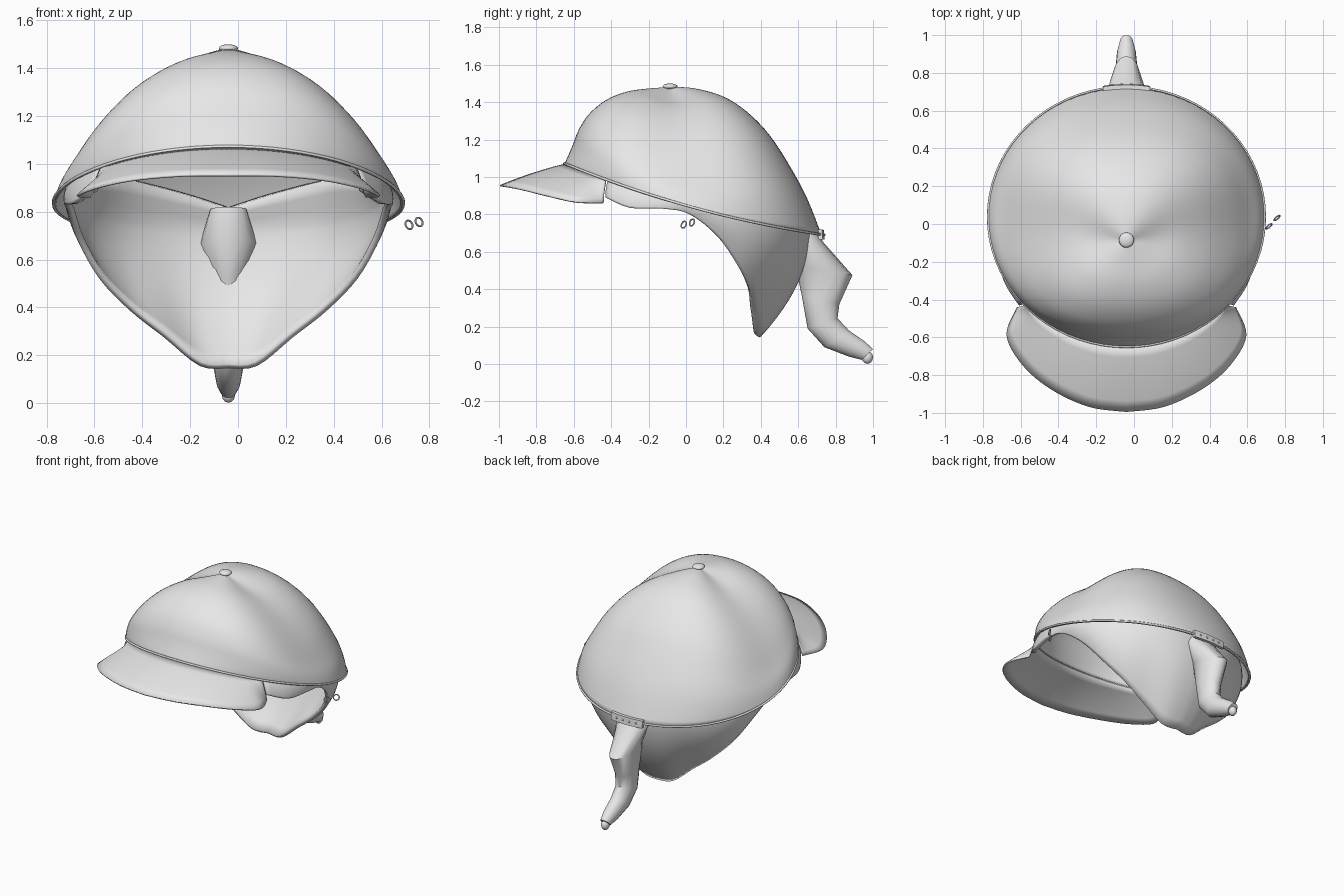
import bpy, bmesh, math
from mathutils import Vector

if "Cube" in bpy.data.objects:
    bpy.data.objects.remove(bpy.data.objects["Cube"])

CX = -0.04  # symmetry plane

grey = bpy.data.materials.new("light_grey")
grey.diffuse_color = (0.8, 0.8, 0.8, 1)
grey.use_nodes = True
grey.node_tree.nodes["Principled BSDF"].inputs["Base Color"].default_value = grey.diffuse_color


def spline(pts, t):
    """Smooth point along a short list, t in 0..1."""
    n = len(pts) - 1
    i = min(int(t * n), n - 1)
    u = t * n - i
    p = [Vector(pts[max(0, min(n, k))]) for k in (i - 1, i, i + 1, i + 2)]
    return 0.5 * (2 * p[1] + (p[2] - p[0]) * u
                  + (2 * p[0] - 5 * p[1] + 4 * p[2] - p[3]) * u ** 2
                  + (3 * p[1] - p[0] - 3 * p[2] + p[3]) * u ** 3)


def finish(ob, angle=40):
    ob.data.materials.append(grey)
    bpy.ops.object.select_all(action='DESELECT')
    ob.select_set(True)
    bpy.context.view_layer.objects.active = ob
    bpy.ops.object.shade_smooth_by_angle(angle=math.radians(angle))


def loft(name, rows, closed=False, caps=False, thick=0.0):
    bm = bmesh.new()
    rings = [[bm.verts.new(p) for p in r] for r in rows]
    n = len(rings[0])
    for a, b in zip(rings, rings[1:]):
        for i in range(n if closed else n - 1):
            j = (i + 1) % n
            bm.faces.new((a[i], a[j], b[j], b[i]))
    if caps:
        bm.faces.new(rings[0])
        bm.faces.new(rings[-1])
    bmesh.ops.remove_doubles(bm, verts=bm.verts, dist=0.0005)
    bmesh.ops.recalc_face_normals(bm, faces=bm.faces)
    # open shells: make sure the outside faces up and away from the head
    if not caps:
        mid = Vector((CX, 0, 0.75))
        if sum((f.calc_center_median() - mid).dot(f.normal) * f.calc_area() for f in bm.faces) < 0:
            bmesh.ops.reverse_faces(bm, faces=bm.faces)
    me = bpy.data.meshes.new(name)
    bm.to_mesh(me)
    bm.free()
    ob = bpy.data.objects.new(name, me)
    bpy.context.collection.objects.link(ob)
    if thick:
        m = ob.modifiers.new("thickness", 'SOLIDIFY')
        m.thickness = thick
        m.offset = -1
    finish(ob)
    return ob


def tube(name, pts, r):
    cu = bpy.data.curves.new(name, 'CURVE')
    cu.dimensions = '3D'
    cu.bevel_depth = r
    cu.bevel_resolution = 2
    s = cu.splines.new('POLY')
    s.points.add(len(pts) - 1)
    for q, p in zip(s.points, pts):
        q.co = (*p, 1)
    s.use_cyclic_u = True
    s.use_smooth = True
    cu.materials.append(grey)
    ob = bpy.data.objects.new(name, cu)
    bpy.context.collection.objects.link(ob)


def ball(name, loc, scale, seg=20):
    bpy.ops.mesh.primitive_uv_sphere_add(segments=seg, ring_count=seg // 2, location=loc)
    ob = bpy.context.object
    ob.name = name
    ob.scale = scale
    finish(ob)


# crown: front, back and side profiles blended around the head
FRONT = [(-.09, 1.48), (-.2, 1.473), (-.32, 1.455), (-.43, 1.41), (-.52, 1.335),
         (-.575, 1.25), (-.61, 1.16), (-.65, 1.07)]
BACK = [(-.09, 1.48), (.04, 1.475), (.2, 1.43), (.33, 1.345), (.45, 1.22),
        (.56, 1.05), (.65, .88), (.725, .69)]
SIDE = [(0, 1.48), (.14, 1.425), (.29, 1.36), (.435, 1.255), (.56, 1.12),
        (.65, .99), (.705, .905), (.732, .835)]


def crown_point(t, a):
    f, b, s = spline(FRONT, t), spline(BACK, t), spline(SIDE, t)
    c = math.cos(a)
    z = s.y + c * (b.y - f.y) / 2 + c * c * ((f.y + b.y) / 2 - s.y)
    # extra fullness on the diagonals
    full = math.sin(2 * a) ** 2 * math.sin(math.pi * t ** 1.2)
    g = 1 + .06 * full
    y0 = (f.x + b.x) / 2
    return Vector((CX + g * s.x * math.sin(a), y0 + g * c * (b.x - f.x) / 2, z + .022 * full))


N = 72
angles = [2 * math.pi * i / N for i in range(N)]
loft("crown", [[crown_point(k / 28, a) for a in angles] for k in range(29)],
     closed=True, thick=0.012)
tube("crown_rim", [crown_point(1, a) + Vector((0, 0, .002)) for a in angles], 0.007)
ball("top_button", (CX, -.085, 1.483), (.04, .04, .017))

# visor: sheet from the crown rim to a curved outer edge
OUTER = [(0, -.995, .957), (.2, -.968, .955), (.4, -.875, .937), (.55, -.748, .905),
         (.635, -.59, .87), (.58, -.44, .862)]
rows = []
for k in range(7):
    v = k / 6
    row = []
    for i in range(-30, 31):
        t = abs(i) / 30
        s = -1 if i < 0 else 1
        p = crown_point(1, math.pi - s * t * math.radians(47))
        o = spline(OUTER, t)
        q = p.lerp(Vector((CX + s * o.x, o.y, o.z)), v)
        q.z += 0.03 * v * (1 - v)
        row.append(q)
    rows.append(row)
loft("visor", rows, thick=0.01)

# neck guard: shell hanging from inside the crown, pointed at the back
LOWER = [(0, .40, .145), (.12, .38, .155), (.27, .36, .275), (.41, .345, .385), (.54, .28, .52),
         (.63, .17, .68), (.67, .02, .80), (.685, -.12, .83), (.65, -.3, .835), (.57, -.43, .89)]
rows = []
for k in range(-3, 13):
    v = max(k, 0) / 12
    row = []
    for i in range(-36, 37):
        t = abs(i) / 36
        s = -1 if i < 0 else 1
        a = s * t * math.radians(133)
        rim = crown_point(1, a)
        top = Vector((CX + (rim.x - CX) * .93, .04 + (rim.y - .04) * .92, rim.z + .05))
        o = spline(LOWER, t)
        low = Vector((CX + s * o.x, o.y, o.z))
        q = top.lerp(low, v)
        out = Vector((rim.x - CX, rim.y - .04, 0)).normalized()
        q += out * (top - low).length * 0.42 * v * (1 - v)
        if k < 0:  # hidden part tucked up against the crown lining
            p = crown_point(.90 - .12 * min(1, abs(a) / .8), a)
            p = Vector((CX + (p.x - CX) * .955, .04 + (p.y - .04) * .955, p.z))
            q = top.lerp(p, -k / 3)
        row.append(q)
    rows.append(row)
loft("neck_guard", rows, thick=0.028)

# tail: oval sections given by inner point, outer point and half width
TAIL = [(.57, .82, .64, .80, .075), (.555, .68, .735, .65, .12), (.585, .53, .89, .475, .08),
        (.62, .36, .82, .32, .07), (.65, .19, .81, .245, .066), (.74, .09, .87, .18, .06),
        (.87, .04, .95, .125, .05), (.94, .022, 1.0, .08, .034)]


def tail_ring(y0, z0, y1, z1, w):
    return [(CX + w * math.sin(a), (y0 + y1) / 2 + (y1 - y0) / 2 * math.cos(a),
             (z0 + z1) / 2 + (z1 - z0) / 2 * math.cos(a))
            for a in (2 * math.pi * i / 16 for i in range(16))]


loft("tail", [tail_ring(*r) for r in TAIL], closed=True, caps=True)
ball("tail_tip", (CX, .97, .035), (.028, .03, .034), 12)

# tail clasp: strap on the back rim with studs
strap = []
for i in range(-8, 9):
    p = crown_point(1, i / 8 * .17)
    strap.append([p + Vector((0, dy, dz)) for dy, dz in
                  ((-.005, -.025), (.016, -.025), (.012, .027), (-.015, .027))])
loft("tail_clasp", strap, closed=True, caps=True)
for i in range(4):
    p = crown_point(1, (i - 1.5) * .07)
    ball("clasp_stud", p + Vector((0, .015, .001)), (.008, .006, .008), 8)

# two small loose rings by the side
for loc in ((.715, -.012, .745), (.757, .032, .757)):
    bpy.ops.mesh.primitive_torus_add(major_radius=.019, minor_radius=.004, location=loc,
                                     major_segments=20, minor_segments=8)
    ob = bpy.context.object
    ob.name = "side_ring"
    ob.rotation_euler = Vector((.6, -.7, .3)).to_track_quat('Z', 'Y').to_euler()
    finish(ob)
